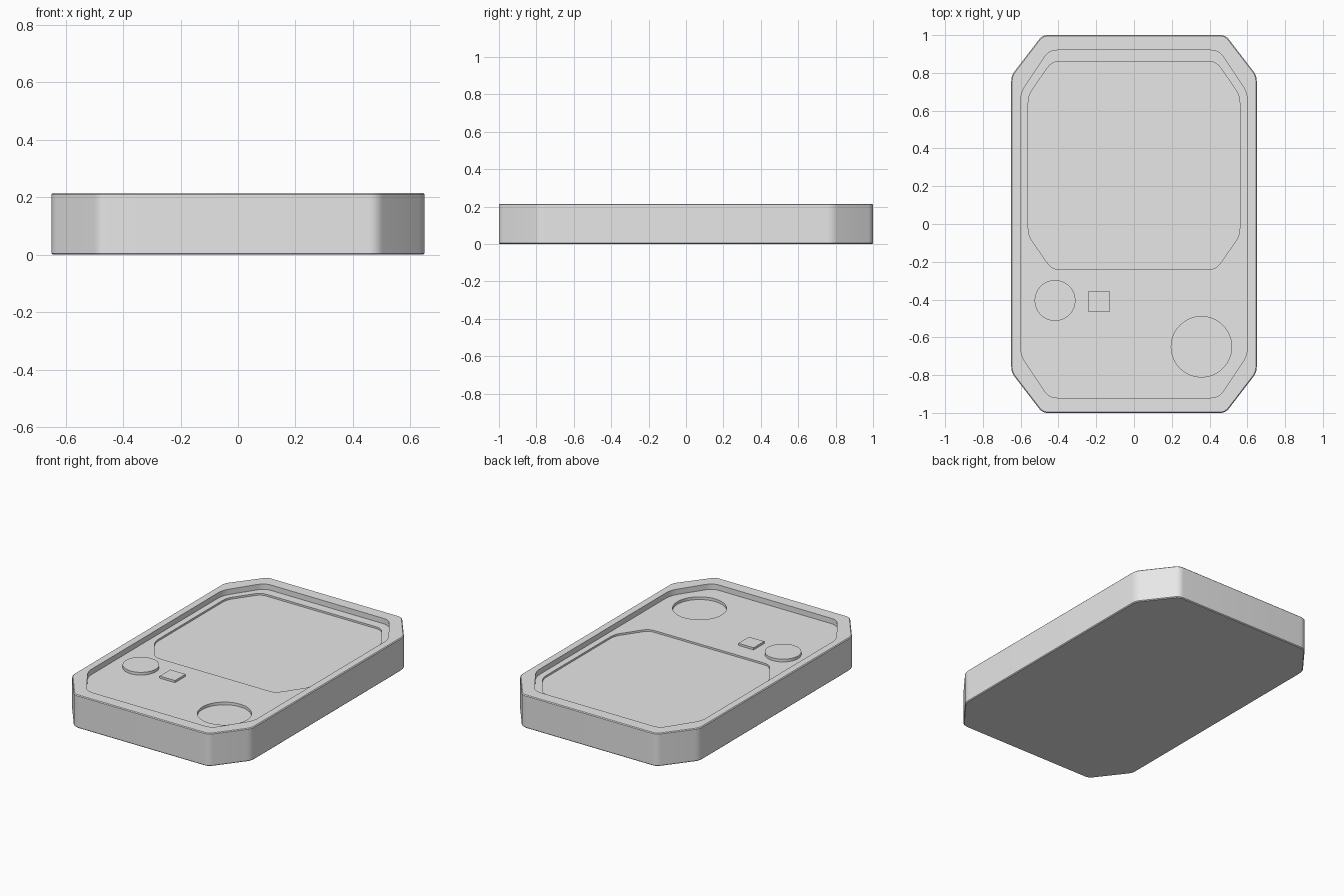
import bpy, bmesh, math
from mathutils import Vector

if "Cube" in bpy.data.objects:
    bpy.data.objects.remove(bpy.data.objects["Cube"])

TOP = 0.215      # rim height
FLOOR = 0.18     # pocket floor height

grey = bpy.data.materials.new("plain grey")
grey.diffuse_color = (0.8, 0.8, 0.8, 1)
grey.use_nodes = True
grey.node_tree.nodes["Principled BSDF"].inputs["Base Color"].default_value = grey.diffuse_color


def rounded(points, cut, segs=6):
    """Round each corner of a closed outline."""
    out = []
    n = len(points)
    for i, p in enumerate(points):
        p = Vector(p)
        a = p + (Vector(points[i - 1]) - p).normalized() * cut
        b = p + (Vector(points[(i + 1) % n]) - p).normalized() * cut
        for k in range(segs + 1):
            t = k / segs
            out.append(a * (1 - t) ** 2 + p * 2 * t * (1 - t) + b * t * t)
    return out


def octagon(hx, y0, y1, cx, cy, cut):
    """Rectangle with clipped, softened corners."""
    return rounded([(hx, y0 + cy), (hx, y1 - cy), (hx - cx, y1), (cx - hx, y1),
                    (-hx, y1 - cy), (-hx, y0 + cy), (cx - hx, y0), (hx - cx, y0)], cut)


def circle(x, y, r, n=64):
    return [Vector((x + r * math.cos(2 * math.pi * i / n),
                    y + r * math.sin(2 * math.pi * i / n))) for i in range(n)]


def prism(name, outline, z0, z1):
    bm = bmesh.new()
    low = [bm.verts.new((p[0], p[1], z0)) for p in outline]
    high = [bm.verts.new((p[0], p[1], z1)) for p in outline]
    bm.faces.new(low[::-1])
    bm.faces.new(high)
    n = len(low)
    for i in range(n):
        j = (i + 1) % n
        bm.faces.new((low[i], low[j], high[j], high[i]))
    me = bpy.data.meshes.new(name)
    bm.to_mesh(me)
    bm.free()
    me.materials.append(grey)
    ob = bpy.data.objects.new(name, me)
    bpy.context.collection.objects.link(ob)
    return ob


def activate(ob):
    bpy.ops.object.select_all(action='DESELECT')
    ob.select_set(True)
    bpy.context.view_layer.objects.active = ob


def chamfer(ob, width):
    mod = ob.modifiers.new("edge_chamfer", 'BEVEL')
    mod.width = width
    mod.segments = 1
    mod.limit_method = 'ANGLE'
    mod.angle_limit = math.radians(60)
    activate(ob)
    bpy.ops.object.modifier_apply(modifier=mod.name)


def carve(ob, cutter):
    mod = ob.modifiers.new(cutter.name, 'BOOLEAN')
    mod.operation = 'DIFFERENCE'
    mod.solver = 'EXACT'
    mod.object = cutter
    cutter.hide_render = True
    activate(ob)
    bpy.ops.object.modifier_apply(modifier=mod.name)
    bpy.data.objects.remove(cutter, do_unlink=True)


# Case: clipped-corner slab
case = prism("case", octagon(0.65, -1, 1, 0.165, 0.215, 0.03), 0, TOP)
chamfer(case, 0.005)

# Pocket inside the rim, then screen and dial recesses in its floor
carve(case, prism("pocket_cutter", octagon(0.6, -0.92, 0.92, 0.15, 0.225, 0.045), FLOOR, 0.4))
carve(case, prism("screen_cutter", octagon(0.56, -0.24, 0.86, 0.125, 0.18, 0.04), FLOOR - 0.012, 0.4))
carve(case, prism("dial_cutter", circle(0.357, -0.65, 0.16), FLOOR - 0.018, 0.4))

# Raised buttons
round_button = prism("round_button", circle(-0.418, -0.405, 0.108), FLOOR - 0.01, FLOOR + 0.018)
square_button = prism("square_button", [(-0.24, -0.465), (-0.13, -0.465), (-0.13, -0.355), (-0.24, -0.355)],
                      FLOOR - 0.01, FLOOR + 0.014)

for ob in (case, round_button, square_button):
    activate(ob)
    bpy.ops.object.shade_smooth_by_angle(angle=math.radians(30))
